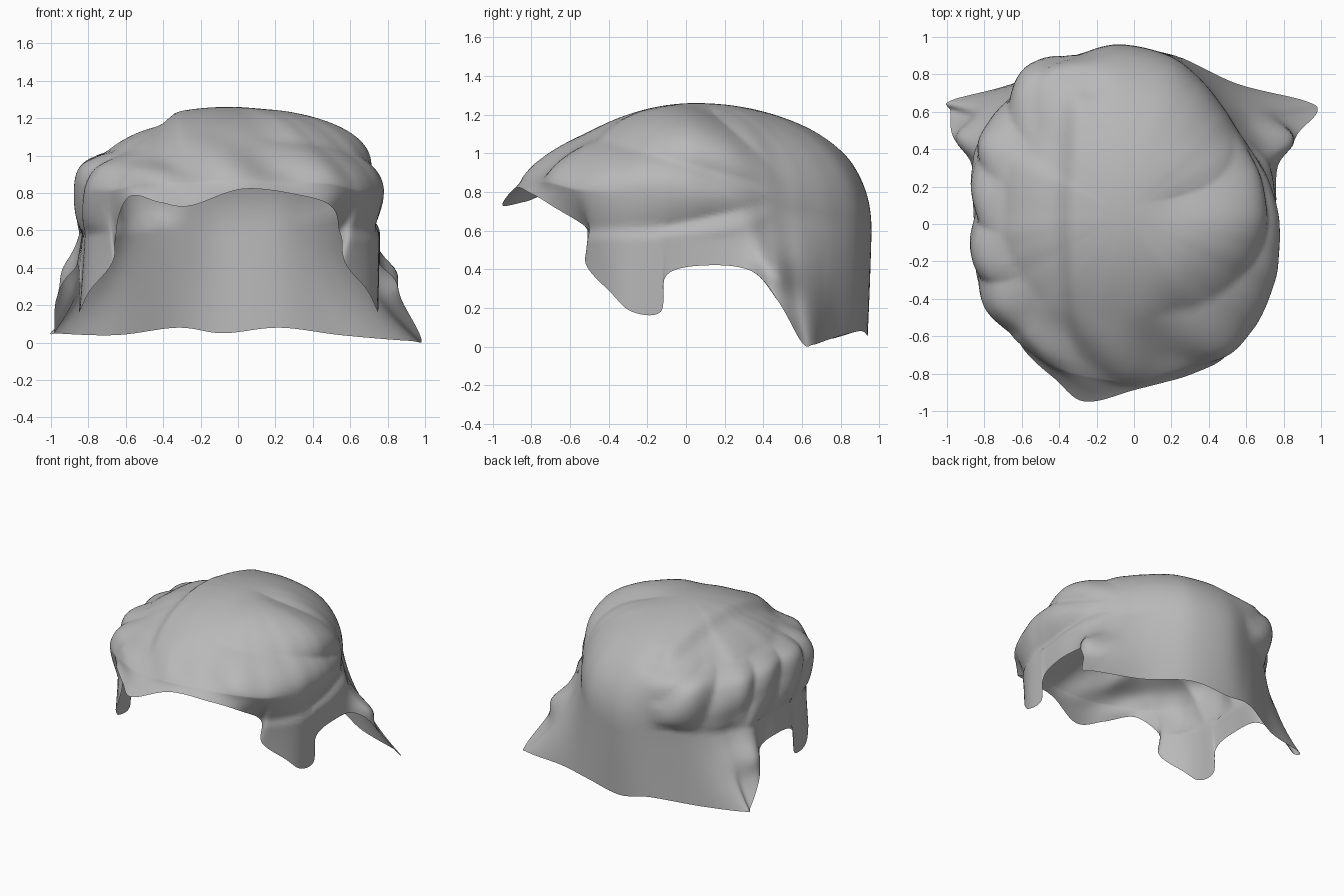
import bpy, bmesh, math
from mathutils import Vector

if "Cube" in bpy.data.objects:
    bpy.data.objects.remove(bpy.data.objects["Cube"])

APEX = Vector((-0.05, 0.05, 1.27))
CORE = Vector((-0.05, 0.05, 0.65))

# Guide locks: widest point of the cap (x, y, z), then the hanging rim (x, y, z)
RIGHT = [
    (0.02, -.83, .88, 0.02, -.88, .83),
    (0.28, -.76, .86, 0.30, -.79, .80),
    (0.50, -.68, .85, 0.49, -.69, .74),
    (0.62, -.56, .82, 0.55, -.50, .60),
    (0.68, -.46, .81, 0.57, -.52, .44),
    (0.72, -.36, .80, 0.69, -.39, .29),
    (0.75, -.26, .81, 0.74, -.28, .19),
    (0.76, -.16, .82, 0.75, -.13, .19),
    (0.765, -.06, .83, 0.75, -.10, .38),
    (0.755, .06, .83, 0.76, .10, .43),
    (0.70, .25, .80, 0.77, .34, .40),
    (0.62, .40, .75, 0.87, .48, .24),
    (0.55, .51, .70, 0.98, .60, .03),
    (0.48, .62, .68, 0.91, .66, .02),
    (0.36, .77, .65, 0.55, .75, .05),
    (0.19, .90, .62, 0.22, .90, .09),
]
BACK = [(-.08, .96, .60, -.08, .94, .06)]
LEFT_FRONT = [
    (-.58, -.66, .84, -.58, -.68, .79),
    (-.42, -.76, .86, -.42, -.83, .76),
    (-.24, -.83, .87, -.26, -.95, .74),
]
# The left side is the right side mirrored and fuller, most of all behind the ear
LEFT = [(-h - .05 - (.13 if .3 < a < .85 else .06 if a > .2 else 0), a, b,
         max(-.98, -r - .10), c, d + (.04 if r > .9 else 0))
        for h, a, b, r, c, d in RIGHT[:2:-1]]
GUIDES = RIGHT + BACK + LEFT + LEFT_FRONT
STEPS, DOME_ROWS, SKIRT_ROWS = 7, 36, 22


def spline(p0, p1, p2, p3, t):
    """Smooth curve through neighbouring guide locks."""
    return [0.5 * (2 * b + (c - a) * t + (2 * a - 5 * b + 4 * c - d) * t * t
                   + (3 * b - a - 3 * c + d) * t ** 3) for a, b, c, d in zip(p0, p1, p2, p3)]


def ramp(v, lo, hi):
    t = min(1, max(0, (v - lo) / (hi - lo)))
    return t * t * (3 - 2 * t)


def bump(p, centre, size):
    return math.exp(-((p - Vector(centre)).length / size) ** 2)


def style(p):
    """Comb strands, side roll and parting into the smooth cap."""
    push = 0.0
    # right strands gathered toward a point behind the ear
    dy, dz = .62 - p.y, p.z - .78
    phi = math.atan2(dz, dy)
    right = ramp(p.x, 0.0, .3) * ramp(p.z, .56, .64) * ramp(dy, .1, .55)
    push += right * .045 * (abs(math.sin((phi + .2) * 6.5)) - .65)
    # twisted roll around the left side, tapering to a tip at the back
    turn = math.atan2(p.y - .05, -.05 - p.x)
    if -1.0 < turn < 1.3:
        full = ramp(1.3 - turn, 0, .6)
        u = (p.z - .73 - .11 * full) / (.08 + .16 * full)
        body = max(0, 1 - u * u) ** .75 * ramp(turn, -1.0, -.5) * ramp(1.3 - turn, 0, .15)
        push += .06 * body * (.45 + .65 * abs(math.sin(8 * turn + 4 * p.z)))
    # swept fringe ripples
    fringe = ramp(-p.y, .45, .75) * ramp(p.z, .8, .95)
    push += fringe * .025 * math.sin(13 * p.x + 9 * p.z)
    # gathered lump behind the parting, with two folds
    push += .09 * bump(p, (-.42, .74, 1.0), .22)
    push -= .05 * bump(p, (-.26, .74, 1.08), .09)
    out = p + (p - CORE).normalized() * push
    # kinked corners above the flicked-out ends
    out.x += .11 * bump(p, (.77, .50, .41), .11) - .06 * bump(p, (-.85, .50, .39), .11)
    # parting: hair left of it lies lower
    line = -.40 + .12 * p.y * p.y
    top = ramp(p.z, .9, 1.08)
    out.z -= top * (.05 * ramp(line - p.x, -.08, .08)
                    + .02 * math.exp(-((p.x - line) / .05) ** 2))
    return out


def lock(g):
    """One column of points from the crown down to the rim."""
    hull, rim = Vector(g[:3]), Vector(g[3:])
    front = max(0, -(hull - APEX).to_2d().normalized().y) ** 2
    power = .85 + 1.1 * front
    pts = []
    for i in range(1, DOME_ROWS + 1):
        a = math.pi / 2 * i / DOME_ROWS
        p = APEX.lerp(hull, math.sin(a))
        p.z = hull.z + (APEX.z - hull.z) * max(0, math.cos(a)) ** power
        pts.append(style(p))
    # flicked ends hang straight before sweeping outward
    flare = ramp((hull - rim).to_2d().length, .12, .3)
    mid = hull.lerp(rim, .35 - .08 * flare)
    mid.z = hull.z + (rim.z - hull.z) * (.5 + .08 * flare)
    for i in range(1, SKIRT_ROWS + 1):
        t = i / SKIRT_ROWS
        pts.append(style(hull * (1 - t) ** 2 + mid * 2 * t * (1 - t) + rim * t * t))
    return pts


# Hair shell: columns joined around the crown
bm = bmesh.new()
crown = bm.verts.new(style(APEX))
cols = []
n = len(GUIDES)
for k in range(n):
    near = [GUIDES[(k + d) % n] for d in (-1, 0, 1, 2)]
    for s in range(STEPS):
        cols.append([bm.verts.new(p) for p in lock(spline(*near, s / STEPS))])
for k, a in enumerate(cols):
    b = cols[(k + 1) % len(cols)]
    bm.faces.new((crown, a[0], b[0]))
    for i in range(len(a) - 1):
        bm.faces.new((a[i], a[i + 1], b[i + 1], b[i]))
low = min(v.co.z for v in bm.verts)
for v in bm.verts:
    v.co.z -= low
bmesh.ops.recalc_face_normals(bm, faces=bm.faces)
if crown.link_faces[0].normal.z < 0:
    bmesh.ops.reverse_faces(bm, faces=bm.faces)

mesh = bpy.data.meshes.new("hair_shell")
bm.to_mesh(mesh)
bm.free()
hair = bpy.data.objects.new("hair_shell", mesh)
bpy.context.collection.objects.link(hair)
grey = bpy.data.materials.new("plain_grey")
grey.diffuse_color = (.48, .48, .48, 1)
grey.use_nodes = True
grey.node_tree.nodes["Principled BSDF"].inputs["Base Color"].default_value = grey.diffuse_color
mesh.materials.append(grey)

bpy.context.view_layer.objects.active = hair
hair.select_set(True)
bpy.ops.object.shade_smooth_by_angle(angle=math.radians(50))
